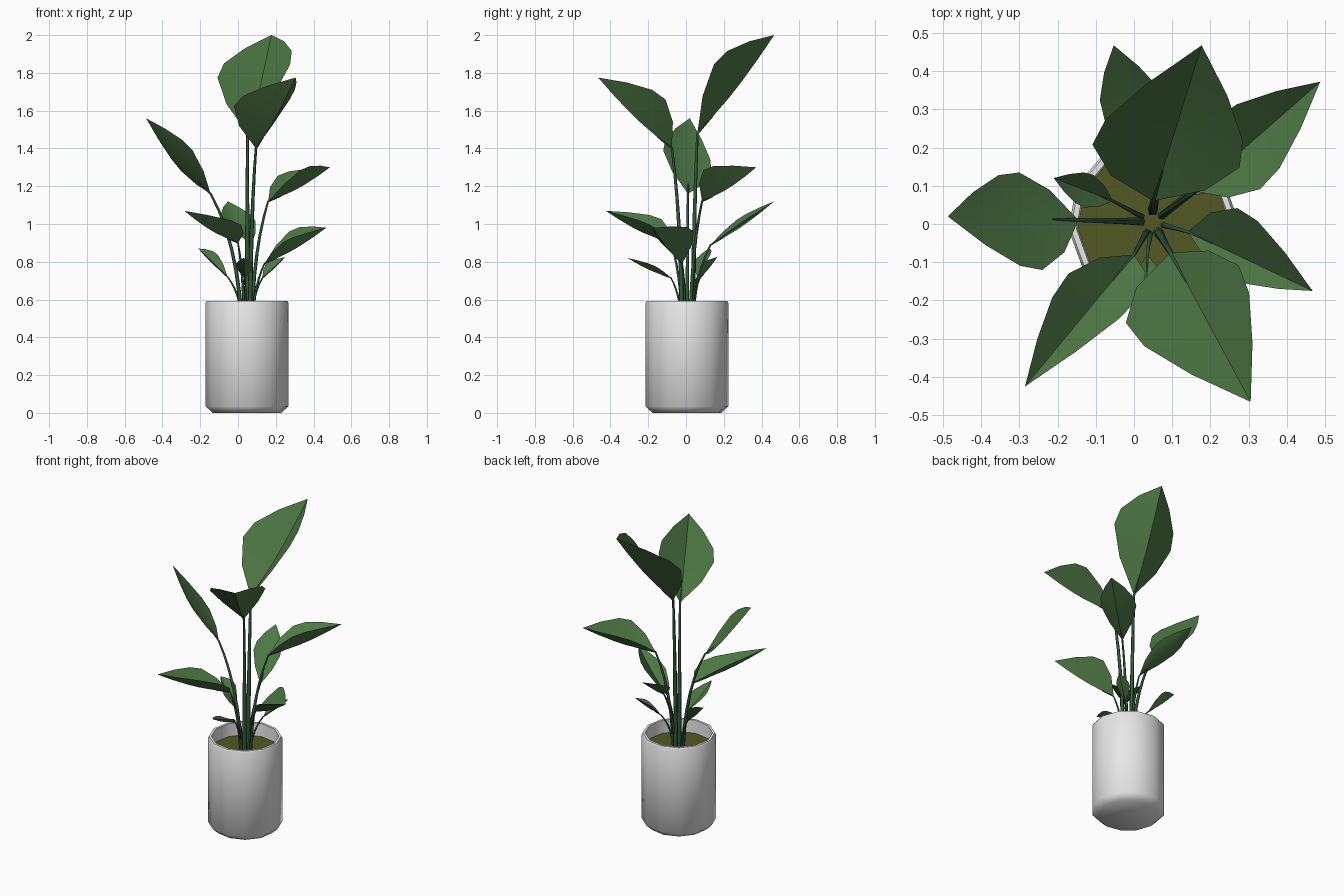
import bpy, bmesh, math
from mathutils import Vector

if "Cube" in bpy.data.objects:
    bpy.data.objects.remove(bpy.data.objects["Cube"])


def material(name, rgb):
    m = bpy.data.materials.new(name)
    m.diffuse_color = (*rgb, 1)
    m.use_nodes = True
    m.node_tree.nodes["Principled BSDF"].inputs["Base Color"].default_value = m.diffuse_color
    return m


WHITE = material("white_ceramic", (0.8, 0.8, 0.8))
SOIL = material("olive_soil", (0.085, 0.1, 0.017))
LEAF = material("leaf_green", (0.075, 0.185, 0.058))
STEM = material("stem_green", (0.032, 0.10, 0.04))
CENTRE = Vector((0.048, 0.005, 0))
SOIL_Z = 0.51


def make(name, verts, faces, mat, angle, upward=False):
    me = bpy.data.meshes.new(name)
    bm = bmesh.new()
    vs = [bm.verts.new(v) for v in verts]
    for f in faces:
        bm.faces.new([vs[i] for i in f])
    bm.normal_update()
    if not upward:
        bmesh.ops.recalc_face_normals(bm, faces=bm.faces)
    elif sum(f.normal.z for f in bm.faces) < 0:
        bmesh.ops.reverse_faces(bm, faces=bm.faces)
    bm.to_mesh(me)
    bm.free()
    me.materials.append(mat)
    ob = bpy.data.objects.new(name, me)
    bpy.context.collection.objects.link(ob)
    bpy.ops.object.select_all(action='DESELECT')
    bpy.context.view_layer.objects.active = ob
    ob.select_set(True)
    bpy.ops.object.shade_smooth_by_angle(angle=math.radians(angle))
    return ob


def ring(r, z, n=12):
    return [CENTRE + Vector((r * math.cos(a), r * math.sin(a), z))
            for a in (math.radians(5) + math.tau * i / n for i in range(n))]


def bridge(rows, n):
    return [(r * n + i, r * n + (i + 1) % n, (r + 1) * n + (i + 1) % n, (r + 1) * n + i)
            for r in range(rows - 1) for i in range(n)]


# Pot: hollow twelve-sided shell with a chamfered foot
profile = [(0.183, 0.0), (0.22, 0.035), (0.22, 0.582), (0.214, 0.593), (0.199, 0.593), (0.195, 0.49)]
verts = [v for r, z in profile for v in ring(r, z)]
last = 12 * (len(profile) - 1)
faces = bridge(len(profile), 12) + [tuple(range(12)), tuple(range(last, last + 12))]
make("pot", verts, faces, WHITE, 50)

# Soil disc
make("soil", ring(0.196, SOIL_Z), [tuple(range(12))], SOIL, 30, upward=True)

# Leaf outline: position along the midrib and relative width
STATIONS = [(0.2, 0.64), (0.42, 1.0), (0.58, 0.93), (0.79, 0.54)]


def leaf(name, base, tip, side_a, side_b):
    """V-folded blade through its base, tip and two widest edge points."""
    base, tip = Vector(base), Vector(tip)
    span = tip - base

    def rib(t):
        sag = 0.04 * span.length * math.sin(math.pi * t)
        return base + span * t - Vector((0, 0, sag))

    wa, wb = Vector(side_a) - rib(0.45), Vector(side_b) - rib(0.45)
    verts = [base]
    for t, w in STATIONS:
        p = rib(t)
        verts += [p + wa * w, p, p + wb * w]
    verts.append(tip)
    end = len(verts) - 1
    faces = [(0, 2, 1), (0, 3, 2), (end, end - 3, end - 2), (end, end - 2, end - 1)]
    for k in range(len(STATIONS) - 1):
        a = 1 + 3 * k
        faces += [(a, a + 1, a + 4, a + 3), (a + 1, a + 2, a + 5, a + 4)]
    make(name + "_leaf", verts, faces, LEAF, 60, upward=True)

    # Stem: tapered tube rising from the soil, bending into the midrib
    out = Vector((base.x - CENTRE.x, base.y - CENTRE.y, 0))
    foot = CENTRE + out.normalized() * 0.03 + Vector((0, 0, SOIL_Z - 0.01))
    rise = base.z - foot.z
    ctrl = foot + out * 0.12 + Vector((0, 0, rise * 0.62))
    thick = 0.006 + 0.009 * min(1, rise)
    path = [foot * (1 - t) ** 2 + ctrl * 2 * t * (1 - t) + base * t * t
            for t in (i / 6 for i in range(7))]
    path.append(rib(0.2))
    n, tube = 5, []
    for i, p in enumerate(path):
        d = (path[min(i + 1, 7)] - path[max(i - 1, 0)]).normalized()
        u = d.cross(Vector((0.3, 1, 0.1))).normalized()
        v = d.cross(u)
        r = thick * (1 - 0.5 * i / 6) if i < 7 else 0.002
        tube += [p + (u * math.cos(a) + v * math.sin(a)) * r
                 for a in (math.tau * j / n for j in range(n))]
    caps = [tuple(range(n)), tuple(range(7 * n, 8 * n))]
    make(name + "_stem", tube, bridge(8, n) + caps, STEM, 80)


# Tall leaves
leaf("tall_back", (0.05, 0.06, 1.48), (0.177, 0.467, 2.0), (-0.105, 0.22, 1.79), (0.28, 0.16, 1.86))
leaf("tall_front", (0.095, -0.075, 1.40), (0.305, -0.465, 1.775), (-0.015, -0.27, 1.635), (0.28, -0.12, 1.67))
leaf("tall_left", (-0.145, 0.01, 1.16), (-0.487, 0.02, 1.56), (-0.31, 0.135, 1.29), (-0.25, -0.12, 1.40))

# Middle leaves
leaf("middle_back_right", (0.16, 0.085, 1.12), (0.487, 0.372, 1.30), (0.22, 0.28, 1.26), (0.34, 0.1, 1.29))
leaf("middle_front_left", (0.0, -0.08, 0.90), (-0.285, -0.425, 1.07), (-0.18, -0.14, 1.03), (0.008, -0.20, 1.0))
leaf("middle_right", (0.14, -0.02, 0.79), (0.467, -0.175, 0.98), (0.28, 0.037, 0.965), (0.25, -0.14, 0.91))
leaf("middle_back", (0.07, 0.13, 0.89), (-0.053, 0.467, 1.12), (-0.08, 0.28, 1.03), (0.09, 0.31, 1.02))

# Small leaves
leaf("small_left", (-0.055, 0.06, 0.72), (-0.21, 0.12, 0.87), (-0.135, 0.045, 0.80), (-0.11, 0.13, 0.84))
leaf("small_back_right", (0.13, 0.075, 0.715), (0.25, 0.165, 0.825), (0.15, 0.14, 0.79), (0.21, 0.09, 0.79))
leaf("small_front", (0.035, -0.08, 0.715), (0.03, -0.31, 0.82), (-0.012, -0.18, 0.78), (0.08, -0.17, 0.78))
